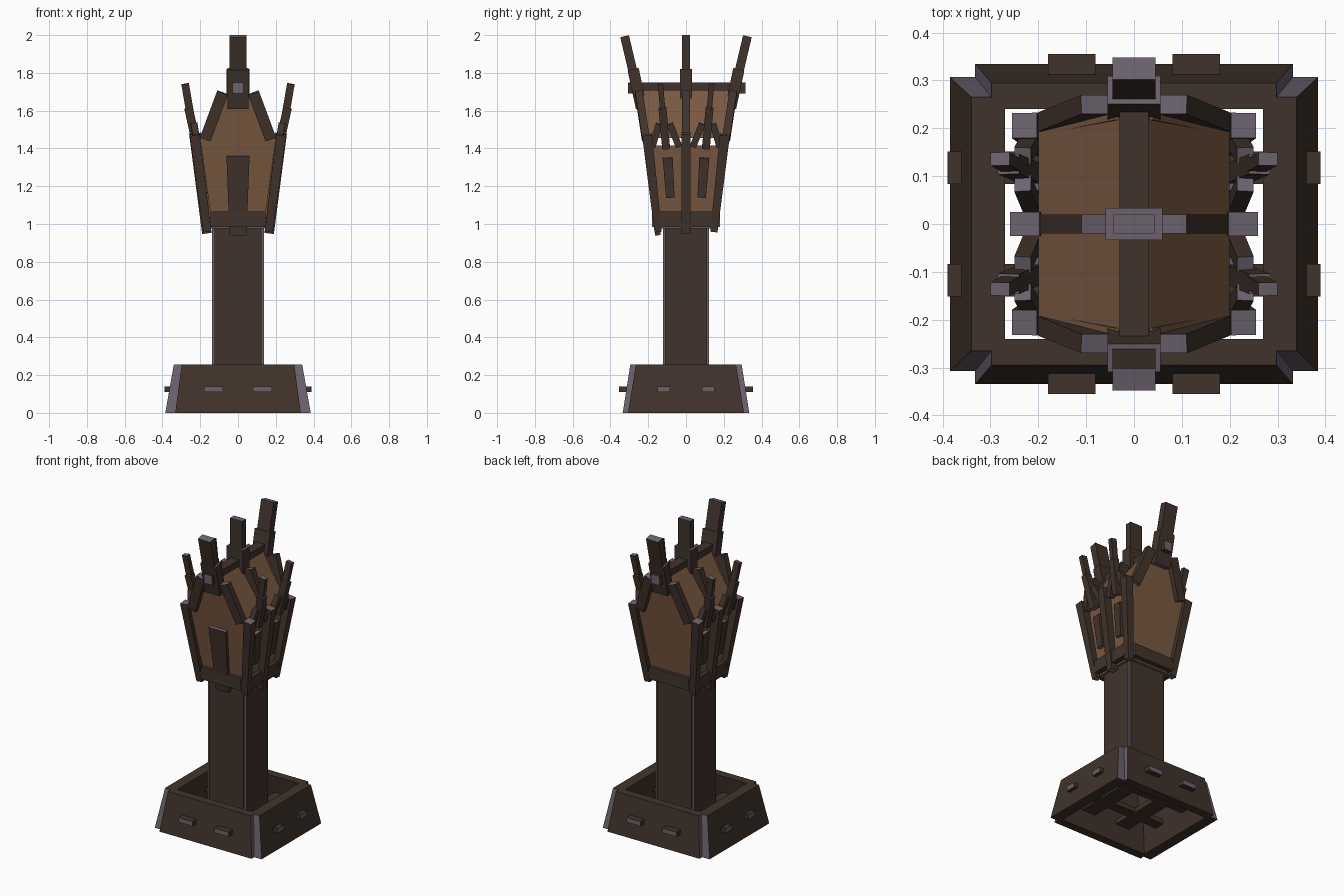
import bpy
from mathutils import Vector as V

if "Cube" in bpy.data.objects:
    bpy.data.objects.remove(bpy.data.objects["Cube"])


def material(name, rgb):
    m = bpy.data.materials.new(name)
    m.diffuse_color = (*rgb, 1)
    m.use_nodes = True
    m.node_tree.nodes["Principled BSDF"].inputs["Base Color"].default_value = m.diffuse_color
    return m


DARK = material("dark_wood", (0.053, 0.033, 0.024))
GREY = material("grey_end_grain", (0.147, 0.122, 0.155))
LIGHT = material("light_wood", (0.19, 0.098, 0.052))


def prism(name, low, high, mats, grey=()):
    """Solid between two matching polygons; faces: 0 low, 1 high, 2.. sides."""
    n = len(low)
    faces = [list(range(n))[::-1], list(range(n, 2 * n))]
    faces += [[i, (i + 1) % n, n + (i + 1) % n, n + i] for i in range(n)]
    me = bpy.data.meshes.new(name)
    me.from_pydata([tuple(p) for p in (*low, *high)], [], faces)
    for m in mats:
        me.materials.append(m)
    for i in grey:
        me.polygons[i].material_index = 1
    # make the normals point outward
    c = sum((V(p) for p in (*low, *high)), V()) / (2 * n)
    f = me.polygons[0]
    if f.normal.dot(f.center - c) < 0:
        me.flip_normals()
    ob = bpy.data.objects.new(name, me)
    bpy.context.collection.objects.link(ob)
    return ob


def beam(name, p0, p1, size0, size1=None, u=(1, 0, 0)):
    """Board from p0 to p1 with grey end grain; size is (along u, across)."""
    p0, p1 = V(p0), V(p1)
    a = (p1 - p0).normalized()
    u = V(u)
    u = (u - a * u.dot(a)).normalized()
    v = a.cross(u)

    def quad(p, s):
        return [p + u * s[0] / 2 * i + v * s[1] / 2 * j
                for i, j in ((-1, -1), (1, -1), (1, 1), (-1, 1))]
    return prism(name, quad(p0, size0), quad(p1, size1 or size0), (DARK, GREY), (0, 1))


def panel(name, pts, place, thick):
    """Light sheet with outline pts (t, z), set by place(t, z, offset)."""
    return prism(name, [place(t, z, 0) for t, z in pts],
                 [place(t, z, thick) for t, z in pts], (LIGHT,))


SIGNS = (-1, 1)


def front_y(z):
    return 0.145 + 0.125 * (z - 0.96)


def side_x(z):
    return 0.152 + 0.1 * (z - 0.96)


# base: four sloping walls with grey board ends at the notched corners
for s in SIGNS:
    def wall_y(hw, y, z, t):
        return [(-hw, s * y, z), (hw, s * y, z), (hw, s * (y - t), z), (-hw, s * (y - t), z)]

    def wall_x(hw, x, z, t):
        return [(s * x, -hw, z), (s * x, hw, z), (s * (x - t), hw, z), (s * (x - t), -hw, z)]
    prism("base_wall_front_back", wall_y(0.332, 0.335, 0, 0.055),
          wall_y(0.298, 0.295, 0.255, 0.055), (DARK, GREY), (3, 5))
    prism("base_wall_side", wall_x(0.307, 0.385, 0, 0.07),
          wall_x(0.265, 0.34, 0.255, 0.07), (DARK, GREY), (3, 5))
    # boards running through the base
    beam("base_crossboard_long", (s * 0.13, -0.355, 0.125), (s * 0.13, 0.355, 0.125), (0.1, 0.03))
    beam("base_crossboard_wide", (-0.39, s * 0.118, 0.126), (0.39, s * 0.118, 0.126),
         (0.068, 0.03), u=(0, 1, 0))
    # hollow post planks with grey edges
    prism("post_plank_front_back", wall_y(0.124, 0.122, 0.11, 0.03),
          wall_y(0.124, 0.122, 1.0, 0.03), (DARK, GREY), (3, 5))
    prism("post_plank_side", wall_x(0.11, 0.138, 0.11, 0.03),
          wall_x(0.11, 0.138, 1.0, 0.03), (DARK, GREY), (3, 5))

# head: front and back sheets, ring boards, gable blocks and tall posts
for s in SIGNS:
    panel("head_front_back_panel",
          [(-0.135, 0.975), (0.135, 0.975), (0.2, 1.45), (0.04, 1.7), (-0.04, 1.7), (-0.2, 1.45)],
          lambda t, z, o: (t, s * (front_y(z) - o), z), 0.02)
    beam("ring_board_front_back", (-0.145, s * 0.16, 1.025), (0.145, s * 0.16, 1.025),
         (0.04, 0.08), u=(0, 1, 0))
    beam("ring_board_side", (s * 0.17, -0.14, 1.025), (s * 0.17, 0.14, 1.025), (0.04, 0.08))
    beam("end_block", (0, s * 0.236, 1.615), (0, s * 0.28, 1.82), (0.11, 0.06))
    beam("end_tall_post", (0, s * 0.27, 1.76), (0, s * 0.325, 1.994), (0.09, 0.047))

    # roof sheet
    panel("roof_panel", [(-0.2, 1.455), (0.2, 1.455), (0.225, 1.72), (-0.225, 1.72)],
          lambda t, z, o: (s * (0.2 - 0.18 * (z - 1.455) / 0.265 - o), t, z), 0.02)

    # gable trims at front, middle and back
    for y0, y1 in ((-0.213, -0.25), (0, 0), (0.213, 0.25)):
        beam("gable_trim", (s * 0.173, y0, 1.45), (s * 0.082, y1, 1.695),
             (0.04, 0.06), u=(0, 1, 0))

    # side uprights and corner posts
    beam("side_center_post", (s * 0.165, 0, 0.95), (s * 0.228, 0, 1.48), (0.05, 0.045), (0.062, 0.05))
    for q in SIGNS:
        beam("corner_post", (s * 0.162, q * 0.148, 0.96), (s * 0.229, q * 0.206, 1.472),
             (0.042, 0.038), (0.053, 0.053))
        # side sheets with small boards, trims, sleeves and spikes
        panel("head_side_panel", [(q * 0.005, 0.975), (q * 0.14, 0.975), (q * 0.19, 1.415), (q * 0.005, 1.415)],
              lambda t, z, o: (s * (side_x(z) - o), t, z), 0.02)
        beam("side_small_board", (s * (side_x(1.14) + 0.008), q * 0.083, 1.14),
             (s * (side_x(1.35) + 0.008), q * 0.097, 1.35), (0.03, 0.045), (0.03, 0.053))
        beam("side_trim_outer", (s * 0.213, q * 0.178, 1.41), (s * 0.233, q * 0.143, 1.53), (0.035, 0.035))
        beam("side_trim_inner", (s * 0.213, q * 0.037, 1.41), (s * 0.233, q * 0.085, 1.53), (0.035, 0.035))
        beam("side_sleeve", (s * 0.215, q * 0.105, 1.4), (s * 0.262, q * 0.125, 1.615), (0.045, 0.042))
        beam("side_spike", (s * 0.247, q * 0.118, 1.55), (s * 0.28, q * 0.136, 1.742), (0.04, 0.028))

# front board behind the ring
beam("front_board", (0, -front_y(0.94) - 0.006, 0.94), (0, -front_y(1.36) - 0.006, 1.36),
     (0.09, 0.03), (0.122, 0.03))

# ridge beam, middle block and middle tall post
beam("ridge_beam", (0, -0.308, 1.72), (0, 0.315, 1.72), (0.06, 0.06))
beam("middle_block", (0, 0, 1.62), (0, 0, 1.82), (0.12, 0.066))
beam("middle_tall_post", (0, 0, 1.78), (0, 0, 2.0), (0.086, 0.04))
